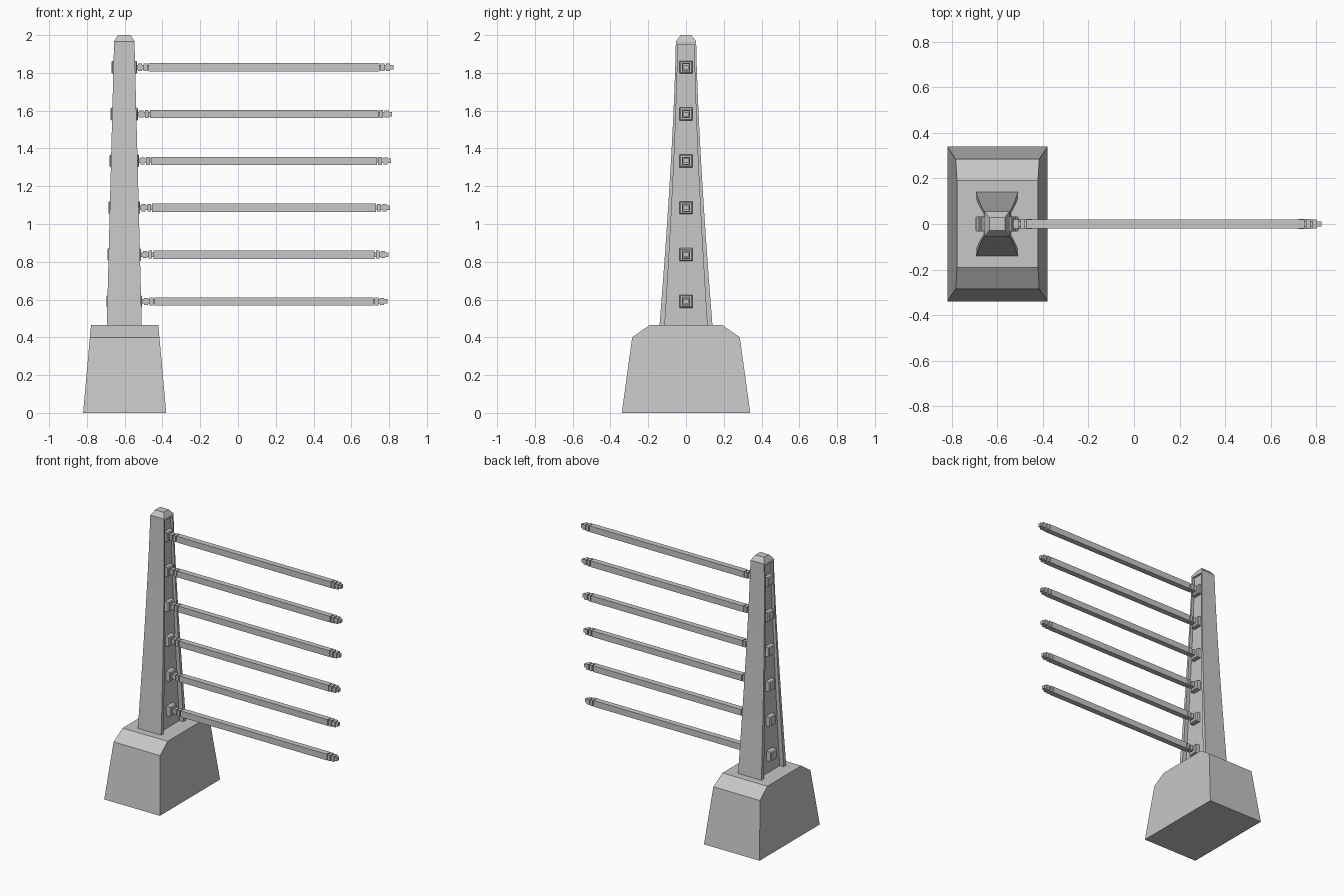
import bpy, bmesh

cube = bpy.data.objects.get("Cube")
if cube:
    bpy.data.objects.remove(cube, do_unlink=True)

concrete = bpy.data.materials.new("plain_grey")
concrete.use_nodes = True
GREY = (0.57, 0.57, 0.57, 1)
concrete.diffuse_color = GREY
concrete.node_tree.nodes["Principled BSDF"].inputs["Base Color"].default_value = GREY

POST_X = -0.602          # centre line of the post
FOOT_Z, RECESS_TOP, SHOULDER_Z, TOP_Z = 0.465, 1.95, 1.967, 2.0


def loft(name, rings):
    """Skin a list of equal-length point rings and cap both ends."""
    bm = bmesh.new()
    loops = [[bm.verts.new(p) for p in ring] for ring in rings]
    for a, b in zip(loops, loops[1:]):
        n = len(a)
        for i in range(n):
            j = (i + 1) % n
            bm.faces.new((a[i], a[j], b[j], b[i]))
    bm.faces.new(loops[0][::-1])
    bm.faces.new(loops[-1])
    bmesh.ops.remove_doubles(bm, verts=bm.verts, dist=1e-5)
    bmesh.ops.recalc_face_normals(bm, faces=bm.faces)
    mesh = bpy.data.meshes.new(name)
    bm.to_mesh(mesh)
    bm.free()
    mesh.materials.append(concrete)
    obj = bpy.data.objects.new(name, mesh)
    bpy.context.collection.objects.link(obj)
    return obj


def rect(z, hx, hy, cx=POST_X):
    return [(cx - hx, -hy, z), (cx + hx, -hy, z), (cx + hx, hy, z), (cx - hx, hy, z)]


def square_x(x, h, z, hy=None):
    """Square ring facing along x."""
    hy = hy or h
    return [(x, -hy, z - h), (x, hy, z - h), (x, hy, z + h), (x, -hy, z + h)]


def rise(z):
    return (z - FOOT_Z) / (SHOULDER_Z - FOOT_Z)


def half_x(z):
    return 0.0925 - 0.0385 * rise(z)


def half_y(z):
    return 0.054 + 0.086 * max(0, 1 - rise(z)) ** 1.4


def depth(z):
    return 0.032 - 0.016 * rise(z)


def post_ring(z, d, hx=None, hy=None):
    """H-shaped section: flanges front and back, sunk panels left and right."""
    hx, hy = hx or half_x(z), hy or half_y(z)
    lip = hy * 0.8
    half = [(hx, -hy), (hx, -lip), (hx - d, -lip), (hx - d, lip), (hx, lip), (hx, hy)]
    pts = half + [(-x, -y) for x, y in half]
    return [(POST_X + x, y, z) for x, y in pts]


# Footing block
loft("footing", [rect(0, 0.22, 0.34, -0.6), rect(0.4, 0.184, 0.285, -0.6),
                 rect(FOOT_Z, 0.178, 0.192, -0.6)])

# Flared post with sunk side panels and chamfered top
STEPS = 12
levels = [FOOT_Z + (RECESS_TOP - FOOT_Z) * i / STEPS for i in range(STEPS + 1)]
rings = [post_ring(z, depth(z)) for z in levels]
rings += [post_ring(RECESS_TOP, 0), post_ring(SHOULDER_Z, 0),
          post_ring(TOP_Z, 0, 0.034, 0.028)]
loft("post", rings)

# Stepped end fitting: (distance beyond the rail, half width)
FITTING = [(0, 0.012), (0.006, 0.012), (0.006, 0.021), (0.026, 0.021),
           (0.026, 0.012), (0.034, 0.012), (0.034, 0.019), (0.056, 0.019),
           (0.056, 0.012), (0.074, 0.012)]

for i in range(6):
    t = i / 5
    z = 0.59 + 0.248 * i
    start, end = -0.442 - 0.031 * t, 0.717 + 0.032 * t

    # Rail with a fitting at each end
    left = [square_x(start - o, h, z) for o, h in reversed(FITTING)]
    body = [square_x(x, 0.022, z, 0.02) for x in (start, end)]
    right = [square_x(end + o, h, z) for o, h in FITTING]
    loft(f"rail_{i + 1}", left + body + right)

    # Mounting blocks in both side panels
    for side, label in ((1, "left"), (-1, "right")):
        inner = half_x(z) - depth(z) - 0.005
        outer = half_x(z) + 0.005 + 0.006 * t
        loft(f"mount_{label}_{i + 1}", [
            square_x(POST_X + side * x, h, z)
            for x, h in ((inner, 0.034), (outer - 0.006, 0.034), (outer, 0.028))])
